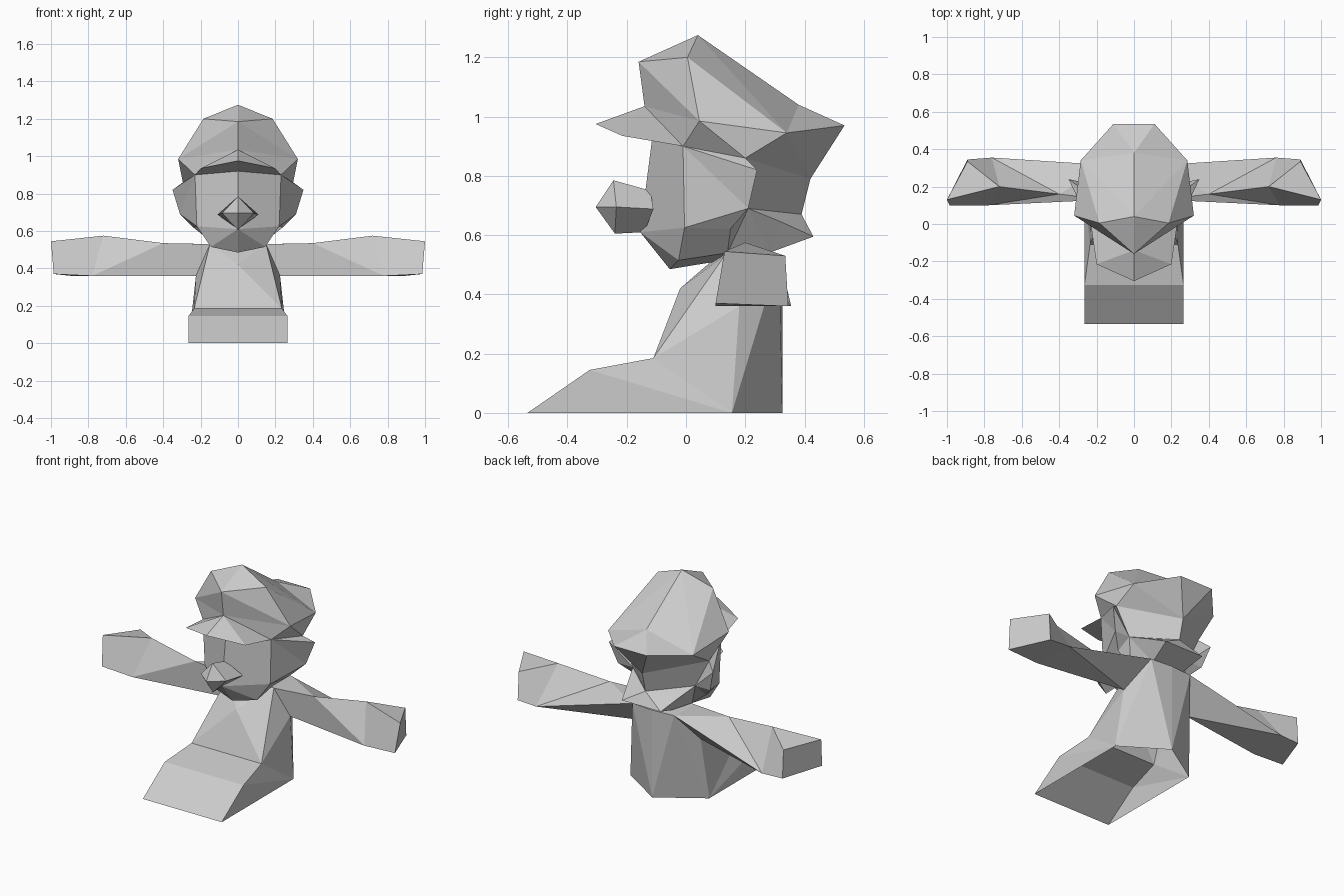
import bpy, bmesh
from mathutils import Matrix

cube = bpy.data.objects.get("Cube")
if cube:
    bpy.data.objects.remove(cube, do_unlink=True)

grey = bpy.data.materials.new("plain grey")
grey.use_nodes = True
grey.diffuse_color = (0.6, 0.6, 0.6, 1)
grey.node_tree.nodes["Principled BSDF"].inputs["Base Color"].default_value = (0.6, 0.6, 0.6, 1)


def mirrored_part(name, points, *rows):
    """Build the left half from named points, mirror it over x and weld the seam."""
    bm = bmesh.new()
    verts = {key: bm.verts.new(co) for key, co in points.items()}
    for row in rows:
        for face in row.split(","):
            bm.faces.new([verts[key] for key in face.split()])
    bmesh.ops.mirror(bm, geom=bm.verts[:] + bm.edges[:] + bm.faces[:],
                     matrix=Matrix.Identity(4), axis='X', merge_dist=0.001)
    bmesh.ops.remove_doubles(bm, verts=bm.verts[:], dist=0.001)
    bmesh.ops.recalc_face_normals(bm, faces=bm.faces[:])
    mesh = bpy.data.meshes.new(name)
    bm.to_mesh(mesh)
    bm.free()
    mesh.materials.append(grey)
    bpy.context.collection.objects.link(bpy.data.objects.new(name, mesh))


# Points shared where the arms meet the torso
shoulder = dict(
    shoulder_front=(.15, .13, .53), shoulder_back=(.14, .315, .53),
    armpit=(.225, .18, .36))

# Torso with the wedge-shaped lap in front, open underneath
mirrored_part("torso", dict(
    shoulder,
    toe=(.265, -.535, 0), toe_mid=(0, -.535, 0),
    knee=(.265, -.325, .145), knee_mid=(0, -.325, .145),
    waist=(.235, -.11, .185), waist_mid=(0, -.11, .185),
    hip=(.265, .155, 0), tail_mid=(0, .325, 0),
    chest_mid=(0, -.02, .42), collar_mid=(0, .13, .55), nape_mid=(0, .325, .53)),
    "toe_mid toe knee knee_mid, knee_mid knee waist waist_mid",
    "waist_mid waist chest_mid, waist shoulder_front chest_mid",
    "toe hip knee, knee hip waist, waist hip armpit",
    "waist armpit shoulder_front, hip armpit shoulder_back",
    "hip tail_mid shoulder_back, tail_mid nape_mid shoulder_back",
    "chest_mid shoulder_front collar_mid",
    "collar_mid shoulder_front shoulder_back nape_mid")

# Outstretched arms, flaring into block hands
mirrored_part("arms", dict(
    shoulder,
    elbow=(.4, .16, .535), wrist_top=(.72, .2, .575),
    wrist_front=(.78, .1, .36), wrist_back=(.76, .355, .36),
    tip_top=(1, .13, .545), tip_low=(.985, .1, .37),
    heel_top=(.89, .335, .53), heel_low=(.89, .345, .36)),
    "shoulder_front elbow wrist_front armpit",
    "elbow wrist_top wrist_front, shoulder_front elbow shoulder_back",
    "elbow wrist_top wrist_back, elbow wrist_back shoulder_back",
    "shoulder_back wrist_back armpit, armpit wrist_back wrist_front",
    "wrist_top tip_top heel_top, wrist_top wrist_front tip_low tip_top",
    "wrist_top heel_top heel_low wrist_back",
    "wrist_front wrist_back heel_low tip_low",
    "tip_top tip_low heel_low heel_top")

# Points shared by the head and the rim of the cap
rim = dict(
    brow_mid=(0, -.115, .92), temple=(.23, -.01, .9), above_ear=(.295, .2, .86),
    crown_back_mid=(0, .42, .79))

# Head with cheeks flaring into the ears, jaw and swept-out back hair
mirrored_part("head", dict(
    rim,
    lip_mid=(0, -.155, .61), cheek=(.22, -.005, .625), jaw=(.24, .15, .62),
    ear_tip=(.35, .24, .82), lobe=(.31, .21, .69), ear_root=(.21, .21, .69),
    chin_mid=(0, -.055, .485), chin=(.145, -.025, .515), throat=(.14, .14, .54),
    hair_mid=(0, .39, .67), hair_side=(.17, .32, .645),
    hair_tip=(.13, .43, .595), hair_tip_mid=(0, .43, .595),
    nape=(.1, .28, .54), nape_mid=(0, .28, .54)),
    "brow_mid temple cheek lip_mid, temple above_ear ear_tip",
    "temple ear_tip lobe, temple lobe cheek, cheek lobe jaw",
    "above_ear ear_tip ear_root, ear_tip lobe ear_root, lobe jaw ear_root",
    "above_ear ear_root hair_mid crown_back_mid",
    "lip_mid cheek chin, lip_mid chin chin_mid",
    "cheek jaw throat chin, chin throat nape nape_mid chin_mid",
    "ear_root hair_side hair_mid, hair_side hair_tip hair_mid",
    "hair_mid hair_tip hair_tip_mid, hair_side nape hair_tip",
    "ear_root nape hair_side, ear_root jaw throat, ear_root throat nape",
    "hair_tip hair_tip_mid nape_mid nape")

# Cap with a pointed brim and a drooping back
mirrored_part("cap", dict(
    rim,
    top_mid=(0, .04, 1.275), front_mid=(0, -.16, 1.185), upper=(.185, .005, 1.2),
    side=(.32, .045, .985), band_mid=(0, -.14, 1.035),
    brim_mid=(0, -.305, .975), brim=(.2, -.215, .935),
    rear_side=(.285, .34, .945), ridge_mid=(0, .38, 1.04),
    rear=(.11, .535, .97), rear_mid=(0, .535, .97)),
    "front_mid top_mid upper, front_mid upper side, front_mid side band_mid",
    "top_mid upper rear_side, top_mid rear_side ridge_mid, upper side rear_side",
    "ridge_mid rear_side rear, ridge_mid rear rear_mid",
    "side temple above_ear, side above_ear rear_side",
    "rear_side above_ear crown_back_mid, rear_side crown_back_mid rear",
    "rear crown_back_mid rear_mid",
    "band_mid brim brim_mid, band_mid side temple, band_mid temple brim",
    "brim_mid brim temple brow_mid")

# Nose, a faceted knob reaching out from the face
mirrored_part("nose", dict(
    tip_mid=(0, -.305, .695), top_mid=(0, -.245, .785),
    side=(.085, -.235, .695), low_mid=(0, -.24, .605),
    root_mid=(0, -.12, .75), root=(.11, -.11, .688), base_mid=(0, -.14, .61)),
    "tip_mid top_mid side, tip_mid side low_mid",
    "top_mid root_mid root side, side root base_mid low_mid",
    "root_mid root base_mid")
